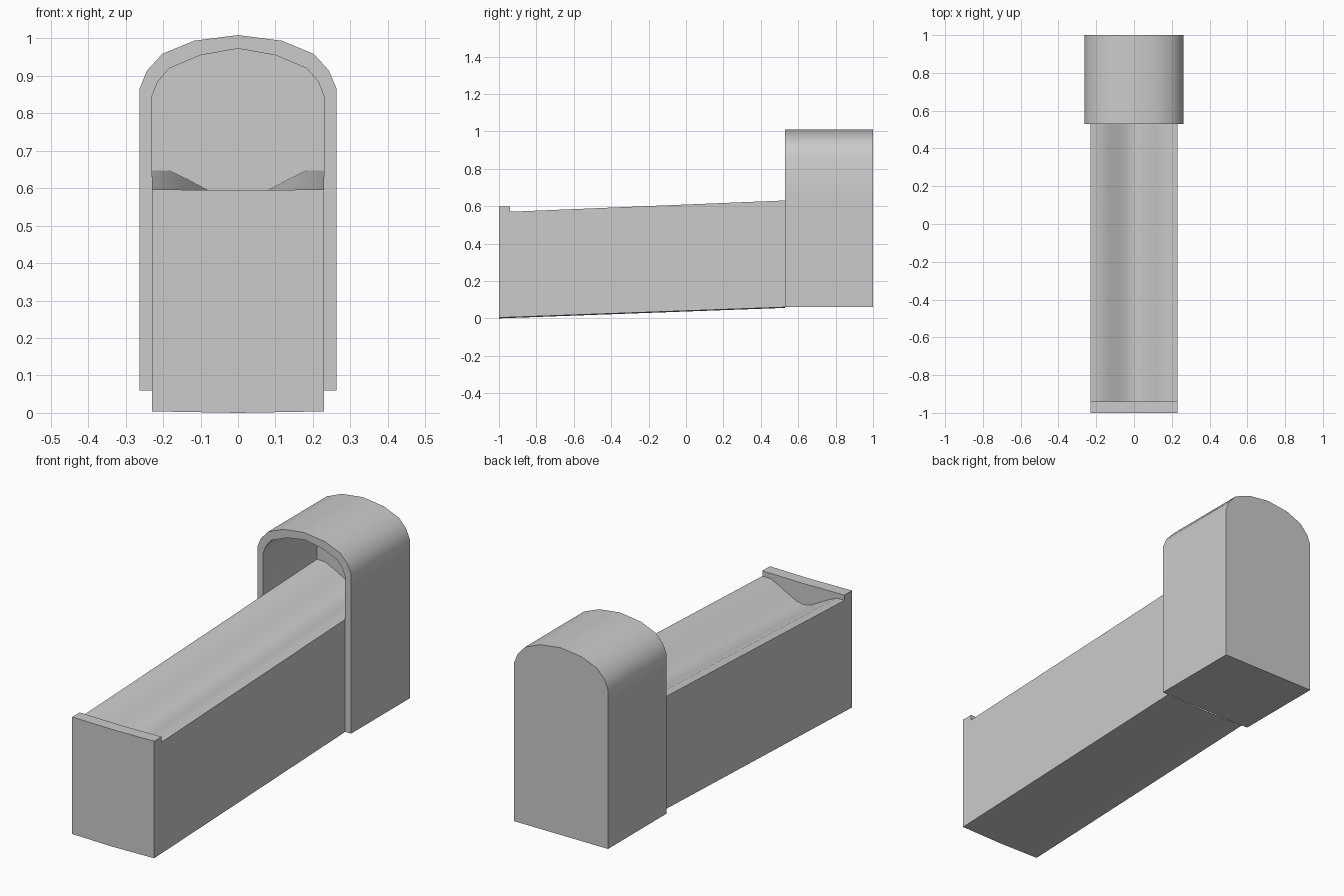
import bpy, bmesh
from math import radians

if "Cube" in bpy.data.objects:
    bpy.data.objects.remove(bpy.data.objects["Cube"])


def mirrored(half):
    """Right half profile ending on x = 0 -> full profile."""
    return half + [(-x, z) for x, z in reversed(half[:-1])]


def ring(bm, pts, y):
    return [bm.verts.new((x, y, z)) for x, z in pts]


def bridge(bm, a, b, segments):
    n = len(a)
    for i in segments:
        j = (i + 1) % n
        bm.faces.new((a[i], a[j], b[j], b[i]))


def finish(bm, name):
    bmesh.ops.remove_doubles(bm, verts=bm.verts, dist=1e-5)
    bmesh.ops.recalc_face_normals(bm, faces=bm.faces)
    mesh = bpy.data.meshes.new(name)
    bm.to_mesh(mesh)
    bm.free()
    obj = bpy.data.objects.new(name, mesh)
    bpy.context.collection.objects.link(obj)
    bpy.ops.object.select_all(action='DESELECT')
    obj.select_set(True)
    bpy.context.view_layer.objects.active = obj
    bpy.ops.object.shade_smooth_by_angle(angle=radians(30))


W = 0.23                      # half width of the trough
Y_HOOD, Y_INNER = 0.53, 0.96  # hood mouth and inner back wall


def rail(y):
    return 0.57 + (y + 0.94) * 0.041


def floor(y):
    return 0.004 + min(y + 1, 1.53) * 0.0366


# Sloping trough with a raised lip at the front
DIP = [(W, 0), (0.185, 0), (0.135, -0.024), (0.083, -0.052), (0.042, -0.074), (0, -0.083)]


def section(y, lip=False):
    if lip:
        top = [(x, 0.597 - 0.003 * (1 - x / W)) for x, d in DIP]
    else:
        top = [(x, rail(y) + d) for x, d in DIP]
    return mirrored(top) + [(-W, floor(y)), (0, floor(y) - 0.004), (W, floor(y))]


bm = bmesh.new()
front = ring(bm, section(-1, True), -1)
lip_back = ring(bm, section(-0.94, True), -0.94)
start = ring(bm, section(-0.94), -0.94)
mouth = ring(bm, section(Y_HOOD), Y_HOOD)
end = ring(bm, section(Y_INNER), Y_INNER)
n = len(front)
bm.faces.new(front)
bridge(bm, front, lip_back, range(n))
# lip rear wall plus its two short ends, closed as one face down to the trough
k = 2 * len(DIP) - 1
bridge(bm, lip_back, start, range(k - 1))
for v, w in zip(lip_back[k:], start[k:]):
    w.co = v.co
bridge(bm, start, mouth, range(n))
bridge(bm, mouth, end, range(k - 1))   # only the channel continues inside the hood
finish(bm, "trough")

# Arched hood: outer shell, mouth rim, inner walls and both back faces
OUTER = [(0.263, 0.06), (0.263, 0.64), (0.263, 0.866), (0.243, 0.914),
         (0.202, 0.959), (0.117, 0.994), (0, 1.009)]
INNER = [(W, 0.845), (0.214, 0.885), (0.184, 0.92), (0.101, 0.955), (0, 0.973)]


def inner(y):
    return mirrored([(W, 0.06), (W, rail(y))] + INNER)


bm = bmesh.new()
out_f = ring(bm, mirrored(OUTER), Y_HOOD)
out_b = ring(bm, mirrored(OUTER), 1)
in_f = ring(bm, inner(Y_HOOD), Y_HOOD)
in_b = ring(bm, inner(Y_INNER), Y_INNER)
m = len(out_f)
bridge(bm, out_f, out_b, range(m))
bridge(bm, out_f, in_f, range(m - 1))
bridge(bm, in_f, in_b, range(1, m - 2))
bm.faces.new(out_b)
bm.faces.new(in_b)
finish(bm, "hood")
